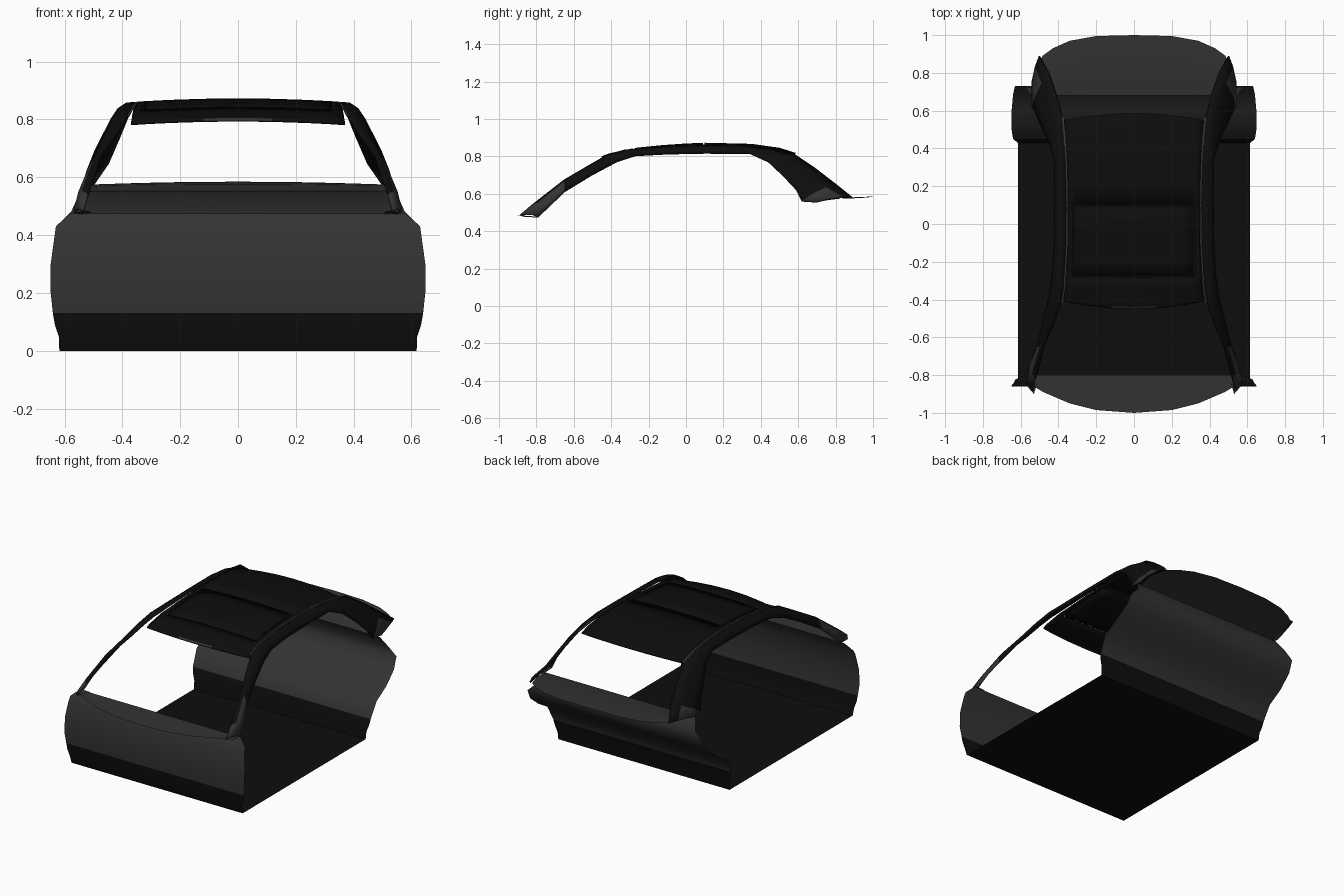
import bpy, math

if "Cube" in bpy.data.objects:
    bpy.data.objects.remove(bpy.data.objects["Cube"])

def material(name, c):
    m = bpy.data.materials.new(name)
    m.diffuse_color = (c, c, c, 1)
    m.use_nodes = True
    m.node_tree.nodes["Principled BSDF"].inputs["Base Color"].default_value = m.diffuse_color
    return m

BLACK = material("black_paint", 0.004)
GREY = material("dark_grey_paint", 0.033)

def build(name, verts, faces, rule=None, default=0, thick=0.0, angle=40):
    """Mesh object; rule(centre) picks 0 black or 1 grey for each face."""
    me = bpy.data.meshes.new(name)
    me.from_pydata(verts, [], faces)
    me.materials.append(BLACK)
    me.materials.append(GREY)
    for p in me.polygons:
        p.material_index = rule(p.center) if rule else default
    ob = bpy.data.objects.new(name, me)
    bpy.context.collection.objects.link(ob)
    bpy.ops.object.select_all(action='DESELECT')
    ob.select_set(True)
    bpy.context.view_layer.objects.active = ob
    if thick:
        mod = ob.modifiers.new("thickness", 'SOLIDIFY')
        mod.thickness = thick
        mod.offset = 0
    bpy.ops.object.shade_smooth_by_angle(angle=math.radians(angle))
    return ob

def grid(rows, keep=lambda c: True):
    """Rows of points to verts and quads, dropping quads where keep is false."""
    n = len(rows[0])
    verts = [p for r in rows for p in r]
    faces = []
    for i in range(len(rows) - 1):
        for j in range(n - 1):
            f = (i*n + j, i*n + j + 1, (i+1)*n + j + 1, (i+1)*n + j)
            if keep([sum(verts[k][a] for k in f) / 4 for a in range(3)]):
                faces.append(f)
    return verts, faces

def interp(table, t):
    for (a, va), (b, vb) in zip(table, table[1:]):
        if t <= b:
            u = max(0.0, (t - a) / (b - a))
            return va + (vb - va) * u
    return table[-1][1]

# Floor
build("floor", [(-.615, -.83, 0), (.615, -.83, 0), (.615, .43, 0), (-.615, .43, 0)], [(0, 1, 2, 3)])

# Front and rear bulkheads: curved profiles whose width follows the body side
WIDTH = [(0, .618), (.05, .62), (.1, .637), (.2, .648), (.3, .648), (.43, .63), (.475, .58), (.55, .545)]
FRONT = [(-.83, 0), (-.845, .05), (-.85, .09), (-.852, .13), (-.86, .2), (-.855, .3),
         (-.838, .4), (-.825, .43), (-.8, .475)]
REAR = [(.43, 0), (.436, .05), (.443, .09), (.45, .13), (.5, .23), (.6, .29), (.69, .36),
        (.73, .43), (.725, .48), (.68, .552)]
for name, prof in (("front_panel", FRONT), ("rear_panel", REAR)):
    rows = [[(s * interp(WIDTH, z), y, z) for s in (-1, 0, 1)] for y, z in prof]
    build(name, *grid(rows), rule=lambda c: 1 if c.z > .13 else 0)

# Front cowl and rear shelf: flat sheets with rounded outer edges
def sheet(name, edge, y0, z_in, z_out, drop):
    half = [(x, y) for x, y in edge]
    full = [(-x, y) for x, y in reversed(half[1:])] + half
    rows = []
    for t in (0, .25, .5, .75, 1):
        rows.append([(x, y0 + (y - y0) * t,
                      z_in + (z_out - z_in) * (2*t - t*t) - drop * (x/.5)**2 * t) for x, y in full])
    build(name, *grid(rows), default=1)

sheet("front_cowl", [(0, -1), (.2, -.985), (.34, -.95), (.48, -.89), (.555, -.845)], -.8, .475, .473, 0)
sheet("rear_shelf", [(0, 1), (.2, .995), (.34, .97), (.43, .93), (.485, .89), (.515, .8)], .68, .552, .585, .01)

# Roof with a gap cut around the sunroof
ROOF = [(-.45, .797), (-.41, .812), (-.27, .842), (-.13, .856), (0, .865), (.1, .869),
        (.35, .863), (.5, .842), (.585, .815)]
HALF = [(-.45, .37), (-.2, .352), (.05, .345), (.3, .35), (.585, .367)]

def roof_point(x, y):
    if abs(x) > .34:
        x = math.copysign(interp(HALF, y), x)
    k = (x / .36) ** 2
    z = interp(ROOF, y) - .012 * k
    bow = .04 * k * max(0, (-y - .27) / .18) - .035 * k * max(0, (y - .35) / .235)
    return (x, y + bow, z)

xs = [0, .12, .24, .316, .324, .36]
xs = [-x for x in reversed(xs[1:])] + xs
ys = [-.45, -.438, -.41, -.34, -.282, -.274, -.2, -.13, 0, .092, .1, .22, .35, .43, .5, .574, .585]

def not_gap(c):
    x, y = abs(c[0]), c[1]
    inside = x < .324 and -.282 < y < .1
    return not inside or (x < .316 and -.274 < y < .092)

build("roof_and_sunroof", *grid([[roof_point(x, y) for x in xs] for y in ys], not_gap),
      rule=lambda c: 1 if c.y < -.425 and c.z < .812 and abs(c.x) < .3 and c.y < -.44 else 0, thick=.008)

# Side frames: windscreen pillar, roof rail and rear quarter as one loft
# each station holds the glass-side point, then the door-side point
STATIONS = [
    ((.535, -.885, .485), (.562, -.79, .474)),
    ((.52, -.82, .54), (.545, -.72, .54)),
    ((.475, -.65, .672), (.512, -.65, .608)),
    ((.42, -.52, .748), (.475, -.5, .70)),
    ((.385, -.42, .805), (.445, -.37, .77)),
    ((.372, -.33, .83), (.43, -.27, .803)),
    ((.36, -.1, .85), (.42, -.1, .812)),
    ((.358, .1, .856), (.418, .1, .816)),
    ((.362, .3, .853), (.42, .34, .815)),
    ((.37, .45, .84), (.45, .44, .77)),
    ((.38, .57, .815), (.49, .52, .695)),
    ((.41, .68, .742), (.52, .59, .62)),
    ((.45, .8, .65), (.537, .62, .56)),
    ((.5, .89, .578), (.54, .70, .555)),
]

def section(a, b, side):
    pts = []
    for t in (0, .3, .7, 1):
        bulge = .012 * math.sin(math.pi * t)
        p = [a[i] + (b[i] - a[i]) * t for i in range(3)]
        pts.append((side * (p[0] + bulge), p[1], p[2] + bulge))
    return pts

def frame_colour(c):
    if c.z < .6:
        return 1
    # front band of the rear quarter
    return 1 if .4 < c.y < .63 and c.z < 1.2 - c.y * .95 - .02 else 0

for side, label in ((-1, "left"), (1, "right")):
    rows = [section(a, b, side) for a, b in STATIONS]
    build(label + "_side_frame", *grid(rows), rule=frame_colour, thick=.01)
    # Drip strip beside the roof
    strip = [[(side * (a[0] - .010), a[1], a[2] + .006), (side * (a[0] + .002), a[1], a[2] + .004)]
             for a, b in STATIONS[4:11]]
    build(label + "_drip_strip", *grid(strip), default=1)
    # Pillar foot closing the cowl corner
    foot = [(side * .5, -.8, .478), (side * .562, -.79, .474), (side * .565, -.86, .476), (side * .53, -.9, .486)]
    build(label + "_pillar_foot", foot, [(0, 1, 2, 3)], default=1)

# Header lips under the front and rear edges of the roof
for name, y, back in (("windscreen_header", -.45, .08), ("rear_window_header", .585, -.08)):
    edge = [roof_point(x, y) for x in xs]
    inner = [(x, yy + back, z - .004) for x, yy, z in edge]
    build(name, *grid([edge, inner]))
